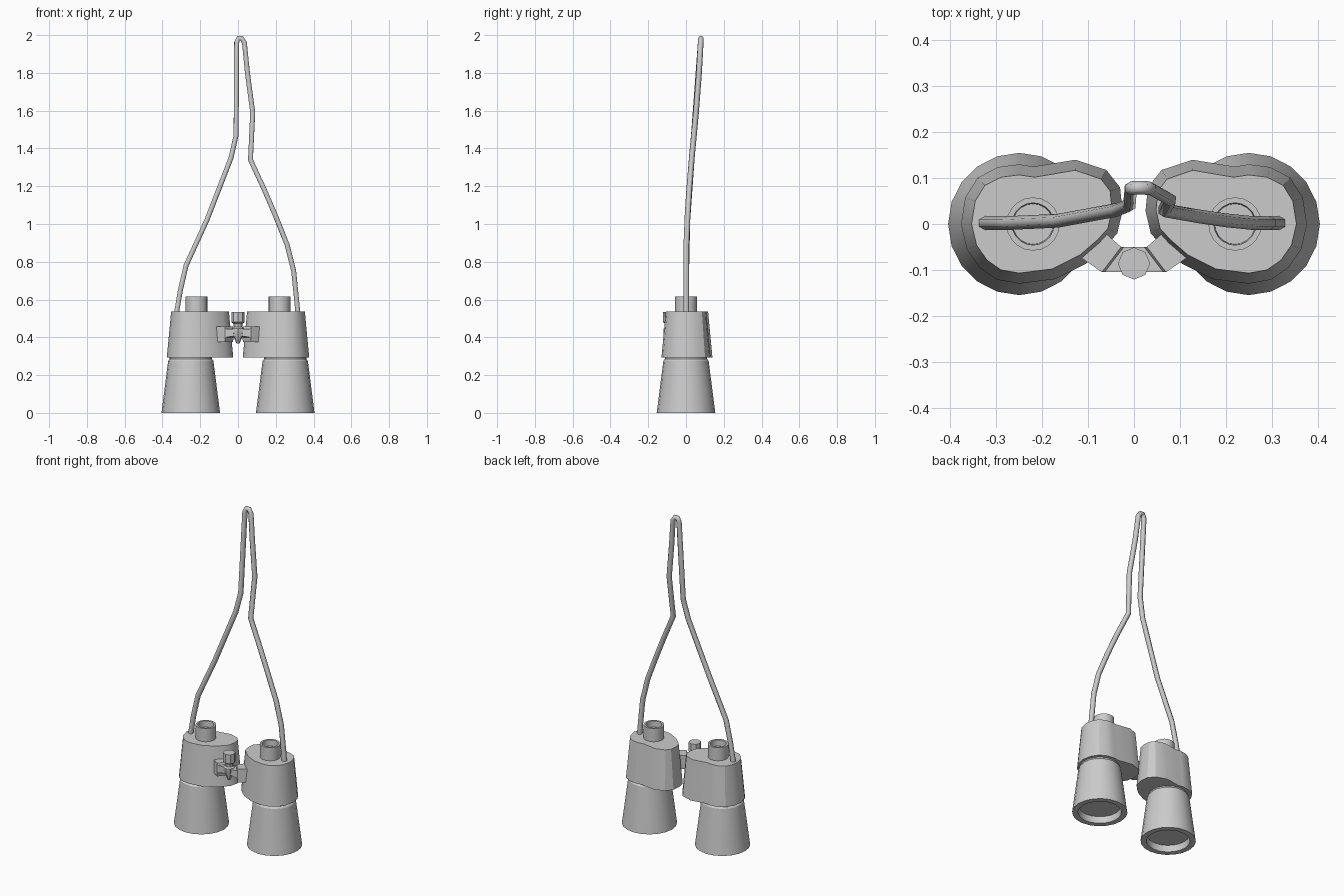
import bpy, bmesh, math
from mathutils import Vector

if "Cube" in bpy.data.objects:
    bpy.data.objects.remove(bpy.data.objects["Cube"])


def loft(name, rings, mirror=False):
    """Skin a list of equal-length point rings and cap both ends."""
    bm = bmesh.new()
    rows = [[bm.verts.new(p) for p in ring] for ring in rings]
    n = len(rows[0])
    for a, b in zip(rows, rows[1:]):
        for i in range(n):
            j = (i + 1) % n
            bm.faces.new((a[i], a[j], b[j], b[i]))
    bm.faces.new(rows[0])
    bm.faces.new(rows[-1])
    bmesh.ops.recalc_face_normals(bm, faces=bm.faces)
    me = bpy.data.meshes.new(name)
    bm.to_mesh(me)
    bm.free()
    ob = bpy.data.objects.new(name, me)
    bpy.context.collection.objects.link(ob)
    if mirror:
        mod = ob.modifiers.new("Mirror", 'MIRROR')
        mod.use_mirror_merge = False
    return ob


def lathe(name, cx, cy, profile, sides, mirror=False):
    """Turn a (radius, z) profile around a vertical axis."""
    rings = []
    for r, z in profile:
        rings.append([(cx + r * math.cos(2 * math.pi * i / sides),
                       cy + r * math.sin(2 * math.pi * i / sides), z)
                      for i in range(sides)])
    return loft(name, rings, mirror)


def grow(outline, d):
    """Offset a clockwise outline outwards."""
    out = []
    for i, p in enumerate(outline):
        a = Vector(outline[i - 1])
        b = Vector(outline[(i + 1) % len(outline)])
        t = (b - a).normalized()
        out.append(Vector(p) + d * Vector((-t.y, t.x)))
    return out


# Objective barrels with recessed front lens
lathe("barrel", -0.25, 0, [(0.118, 0.04), (0.122, 0.0), (0.155, 0.0), (0.12, 0.275),
                           (0.112, 0.285), (0.112, 0.30)], 20, True)

# Prism housings: large lobe around the barrel, small lobe towards the middle
outline = [(-0.354, 0.0), (-0.346, 0.05), (-0.325, 0.084), (-0.29, 0.102), (-0.25, 0.107),
           (-0.217, 0.102), (-0.128, 0.117), (-0.072, 0.098), (-0.052, 0.072),
           (-0.048, 0.03), (-0.057, -0.01), (-0.08, -0.035), (-0.117, -0.067),
           (-0.178, -0.098), (-0.25, -0.107), (-0.29, -0.1), (-0.32, -0.079),
           (-0.343, -0.046)]
loft("prism_housing", [[(p[0], p[1], z) for p in grow(outline, d)]
                       for d, z in ((0.023, 0.293), (0.0, 0.536))], True)

# Eyepieces with recessed lens
lathe("eyepiece", -0.22, 0, [(0.058, 0.53), (0.058, 0.617), (0.046, 0.617),
                             (0.044, 0.58)], 20, True)

# Bridge arms joining the housings
arm = []
for front, back, z0, z1 in (((-0.12, -0.07), (-0.06, -0.022), 0.375, 0.457),
                            ((-0.07, -0.105), (-0.028, -0.05), 0.375, 0.457),
                            ((-0.064, -0.105), (-0.022, -0.05), 0.40, 0.445),
                            ((0.0, -0.105), (0.0, -0.05), 0.41, 0.445)):
    arm.append([(*front, z0), (*back, z0), (*back, z1), (*front, z1)])
loft("bridge_arm", arm, True)

# Focus wheel on its tapered hinge pin
lathe("focus_wheel", 0, -0.086, [(0.008, 0.367), (0.033, 0.425), (0.033, 0.447), (0.024, 0.455),
                                 (0.024, 0.472), (0.035, 0.48), (0.035, 0.535)], 8)

# Neck strap, leaning back as it rises
path = [(-0.327, 0.52), (-0.305, 0.65), (-0.275, 0.78), (-0.165, 1.02), (-0.037, 1.35),
        (-0.01, 1.47), (-0.007, 1.96), (0.002, 1.983), (0.02, 1.983), (0.034, 1.96),
        (0.05, 1.80), (0.078, 1.59), (0.066, 1.34), (0.14, 1.18), (0.20, 1.04),
        (0.26, 0.89), (0.295, 0.75), (0.318, 0.52)]
lean = [(0.5, 0.002), (0.9, 0.002), (1.04, 0.008), (1.2, 0.018), (1.4, 0.035),
        (1.6, 0.054), (1.8, 0.069), (2.0, 0.08)]


def lean_y(z):
    for (z0, y0), (z1, y1) in zip(lean, lean[1:]):
        if z <= z1:
            return y0 + (y1 - y0) * (z - z0) / (z1 - z0)


cu = bpy.data.curves.new("neck_strap", 'CURVE')
cu.dimensions = '3D'
cu.bevel_depth = 0.015
cu.bevel_resolution = 1
cu.use_fill_caps = True
sp = cu.splines.new('POLY')
sp.points.add(len(path) - 1)
for pt, (x, z) in zip(sp.points, path):
    pt.co = (x, lean_y(z), z, 1)
bpy.context.collection.objects.link(bpy.data.objects.new("neck_strap", cu))

# Smooth the round parts, keep edges sharp
for ob in bpy.data.objects:
    if ob.type == 'MESH':
        ob.select_set(True)
        bpy.context.view_layer.objects.active = ob
bpy.ops.object.shade_smooth_by_angle(angle=math.radians(30))
